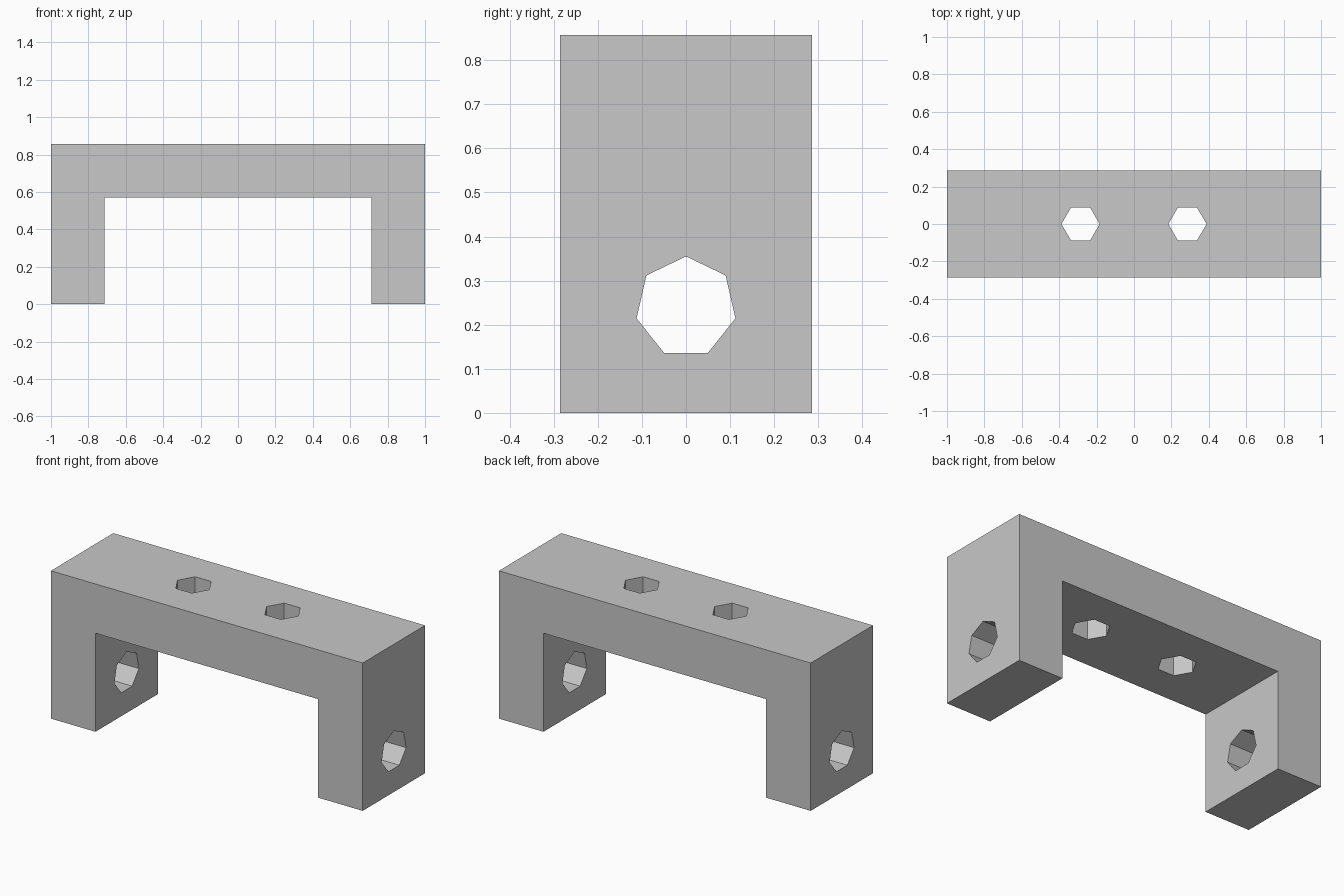
import bpy
from math import pi
from mathutils import Matrix, Vector
import bmesh

cube = bpy.data.objects.get("Cube")
if cube:
    bpy.data.objects.remove(cube, do_unlink=True)

UNIT = 1 / 7                       # the bracket is 14 x 4 x 6 units
HALF_DEPTH = 2 * UNIT
HEIGHT = 6 * UNIT
INNER = 5 * UNIT                   # inner face of each leg
UNDERSIDE = 4 * UNIT

grey = bpy.data.materials.new("plain grey")
grey.use_nodes = True
colour = (0.58, 0.58, 0.58, 1)
grey.diffuse_color = colour
grey.node_tree.nodes["Principled BSDF"].inputs["Base Color"].default_value = colour


def finish(name, bm):
    bmesh.ops.recalc_face_normals(bm, faces=bm.faces)
    mesh = bpy.data.meshes.new(name)
    bm.to_mesh(mesh)
    bm.free()
    mesh.materials.append(grey)
    obj = bpy.data.objects.new(name, mesh)
    bpy.context.collection.objects.link(obj)
    return obj


def hole_cutter(name, sides, radius, matrix):
    bm = bmesh.new()
    bmesh.ops.create_cone(bm, cap_ends=True, segments=sides, radius1=radius,
                          radius2=radius, depth=0.5, matrix=matrix)
    obj = finish(name, bm)
    obj.hide_render = True
    obj.hide_set(True)
    obj.display_type = 'WIRE'
    return obj


# U-shaped bracket: front profile extruded to the back
profile = [(-1, 0), (-INNER, 0), (-INNER, UNDERSIDE), (INNER, UNDERSIDE),
           (INNER, 0), (1, 0), (1, HEIGHT), (-1, HEIGHT)]
bm = bmesh.new()
front = bm.faces.new([bm.verts.new((x, -HALF_DEPTH, z)) for x, z in profile])
back = bmesh.ops.extrude_face_region(bm, geom=[front], use_keep_orig=True)
bmesh.ops.translate(bm, vec=(0, 2 * HALF_DEPTH, 0),
                    verts=[v for v in back["geom"] if isinstance(v, bmesh.types.BMVert)])
bracket = finish("bracket", bm)

# Hexagonal holes through the top, seven-sided holes through the legs
cutters = []
for side, label in ((1, "left"), (-1, "right")):
    top_place = (Matrix.Translation((side * 2 * UNIT, 0, 5 * UNIT))
                 @ Matrix.Rotation(pi / 2, 4, 'Z'))
    cutters.append(hole_cutter(label + "_top_hole_cutter", 6, 0.102, top_place))
    # local y becomes world z, local z becomes world x
    axes = Matrix(((0, 0, 1), (1, 0, 0), (0, 1, 0))).to_4x4()
    leg_place = Matrix.Translation((side * 6 * UNIT, 0, 0.24)) @ axes
    cutters.append(hole_cutter(label + "_leg_hole_cutter", 7, 0.115, leg_place))

# Point a corner of each cutter the right way: hexagons along x, leg holes upward
for cutter in cutters:
    leg = "leg" in cutter.name
    centre = sum((v.co for v in cutter.data.vertices), Vector()) / len(cutter.data.vertices)
    aim = Vector((0, 0, 1)) if leg else Vector((1, 0, 0))
    axis = Vector((1, 0, 0)) if leg else Vector((0, 0, 1))
    spoke = cutter.data.vertices[0].co - centre
    spoke -= axis * spoke.dot(axis)
    turn = spoke.rotation_difference(aim).to_matrix().to_4x4()
    if spoke.normalized().dot(aim) < -0.999:
        turn = Matrix.Rotation(pi, 4, axis)
    cutter.data.transform(Matrix.Translation(centre) @ turn @ Matrix.Translation(-centre))
    cut = bracket.modifiers.new(cutter.name, 'BOOLEAN')
    cut.operation = 'DIFFERENCE'
    cut.solver = 'EXACT'
    cut.object = cutter
